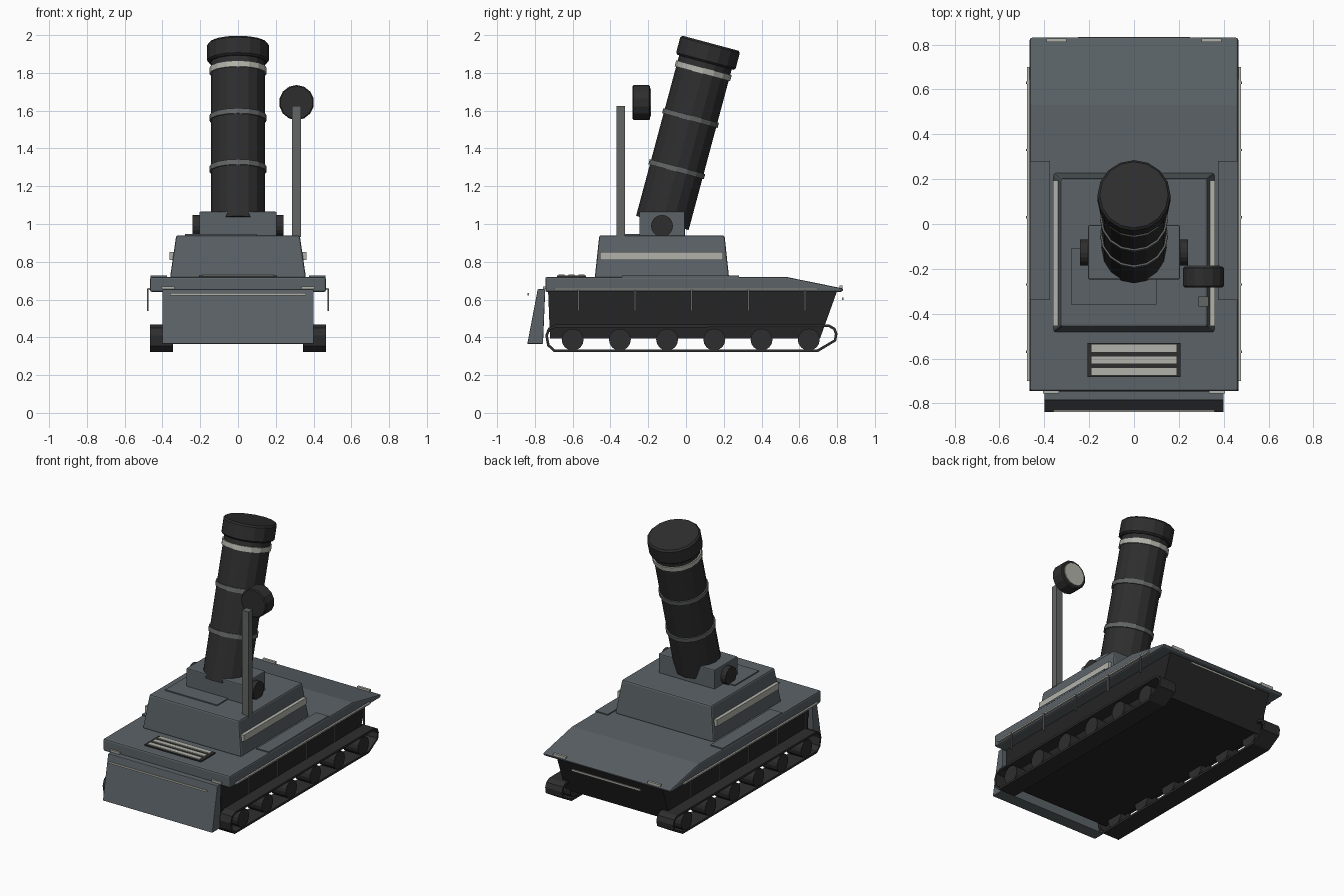
import bpy, bmesh
from math import radians
from mathutils import Vector, Matrix

cube = bpy.data.objects.get("Cube")
if cube:
    bpy.data.objects.remove(cube)


def material(name, r, g, b):
    m = bpy.data.materials.new(name)
    m.use_nodes = True
    m.diffuse_color = (r, g, b, 1)
    m.node_tree.nodes["Principled BSDF"].inputs["Base Color"].default_value = (r, g, b, 1)
    return m


ARMOUR = material("blue grey armour", 0.105, 0.123, 0.135)
DARK = material("dark gunmetal", 0.027, 0.027, 0.028)
BLACK = material("black underside", 0.018, 0.018, 0.018)
STEEL = material("grey steel", 0.125, 0.13, 0.13)
PALE = material("pale trim", 0.45, 0.45, 0.41)


def finish(name, bm, mat, bevel=0):
    bmesh.ops.recalc_face_normals(bm, faces=bm.faces)
    mesh = bpy.data.meshes.new(name)
    bm.to_mesh(mesh)
    bm.free()
    mesh.materials.append(mat)
    ob = bpy.data.objects.new(name, mesh)
    bpy.context.collection.objects.link(ob)
    if bevel:
        mod = ob.modifiers.new("bevel", 'BEVEL')
        mod.width = bevel
        mod.segments = 2
    return ob


def box(name, x, y, z, mat, bevel=0, taper=(0, 0)):
    """Box from ranges; taper pulls the top edges in along x and y."""
    bm = bmesh.new()
    bmesh.ops.create_cube(bm, size=1)
    for v in bm.verts:
        top = v.co.z > 0
        sx, sy = (1 if v.co.x > 0 else -1), (1 if v.co.y > 0 else -1)
        v.co = (x[sx > 0] - sx * taper[0] * top, y[sy > 0] - sy * taper[1] * top, z[top])
    return finish(name, bm, mat, bevel)


def prism(name, profile, half_width, mat, bevel=0):
    """Side profile of (y, z) points extruded across the full width."""
    bm = bmesh.new()
    face = bm.faces.new([bm.verts.new((-half_width, y, z)) for y, z in profile])
    new = bmesh.ops.extrude_face_region(bm, geom=[face])["geom"]
    for v in new:
        if isinstance(v, bmesh.types.BMVert):
            v.co.x = half_width
    return finish(name, bm, mat, bevel)


def cylinder(name, start, end, radius, mat, sides=16, bevel=0):
    a, b = Vector(start), Vector(end)
    bm = bmesh.new()
    turn = (b - a).to_track_quat('Z', 'Y').to_matrix().to_4x4()
    bmesh.ops.create_cone(bm, cap_ends=True, segments=sides, radius1=radius, radius2=radius,
                          depth=(b - a).length, matrix=Matrix.Translation((a + b) / 2) @ turn)
    ob = finish(name, bm, mat)
    if bevel:
        mod = ob.modifiers.new("bevel", 'BEVEL')
        mod.width = bevel
        mod.limit_method = 'ANGLE'
        mod.angle_limit = radians(60)
    return ob


# Hull
prism("lower_hull", [(-.73, .645), (-.72, .395), (.71, .395), (.8, .645)], .385, BLACK)
prism("upper_deck", [(-.745, .64), (-.745, .72), (.53, .72), (.835, .658), (.825, .64)],
      .465, ARMOUR, .01)
prism("front_plate", [(-.785, .655), (-.84, .365), (-.757, .365), (-.745, .655)], .4, ARMOUR, .004)
box("front_trim", (-.36, .36), (-.838, -.83), (.622, .634), PALE)
box("rear_trim", (-.25, .25), (.827, .835), (.598, .61), PALE)

# Engine grille
box("grille_base", (-.207, .207), (-.682, -.53), (.715, .727), DARK)
for i in range(3):
    y = -.658 + i * .052
    box("grille_slat", (-.19, .19), (y - .016, y + .016), (.72, .733), PALE)

# Running gear, deck panels and side trim
TRACK = [(-.7, .323), (.7, .323), (.795, .38), (.802, .42), (.79, .45), (.76, .467),
         (-.69, .467), (-.73, .45), (-.745, .41), (-.735, .355)]
for side, label in ((1, "left"), (-1, "right")):
    def span(a, b):
        return sorted((side * a, side * b))

    bm = bmesh.new()
    rims = [[bm.verts.new((x, y, z)) for y, z in TRACK] for x in span(.345, .467)]
    for i in range(len(TRACK)):
        j = (i + 1) % len(TRACK)
        bm.faces.new((rims[0][i], rims[0][j], rims[1][j], rims[1][i]))
    track = finish(label + "_track", bm, DARK)
    shell = track.modifiers.new("thickness", 'SOLIDIFY')
    shell.thickness = .014

    for i in range(6):
        y = -.6 + i * .25
        cylinder(label + "_road_wheel", (side * .35, y, .388), (side * .46, y, .388), .058, DARK)
    for i in range(5):
        y = -.57 + i * .3
        box(label + "_skirt_bracket", span(.474, .482), (y - .005, y + .005), (.54, .655), STEEL)
    box(label + "_side_trim", span(.467, .478), (-.7, .7), (.65, .66), PALE)
    box(label + "_deck_panel", span(.375, .464), (-.34, .28), (.715, .727), ARMOUR)
    box(label + "_front_lamp", span(.335, .405), (-.757, -.744), (.655, .668), PALE)
    box(label + "_rear_lamp", span(.3, .39), (.812, .828), (.655, .675), PALE)
    box(label + "_turret_trim", span(.34, .362), (-.455, .195), (.81, .853), PALE)
    cylinder(label + "_trunnion", (side * .2, -.127, .99), (side * .24, -.127, .99), .058, DARK)

# Turret and gun mount
box("turret", (-.36, .36), (-.483, .228), (.715, .94), ARMOUR, .01, (.033, .024))
box("roof_hatch", (-.28, .1), (-.36, -.11), (.935, .947), ARMOUR)
box("gun_mount", (-.205, .205), (-.247, -.005), (.935, 1.065), ARMOUR, .006)

# Tilted barrel, measured back from the muzzle
MUZZLE = Vector((0, .13, 1.957))
AXIS = Vector((0, .259, .966))


def barrel_part(name, near, far, radius, mat, bevel=0):
    cylinder(name, MUZZLE - AXIS * far, MUZZLE - AXIS * near, radius, mat, 16, bevel)


barrel_part("barrel", .05, .985, .144, DARK)
barrel_part("muzzle_cap", 0, .105, .163, DARK, .01)
barrel_part("muzzle_ring", .135, .167, .152, PALE)
for d in (.41, .69):
    barrel_part("barrel_band", d - .014, d + .014, .152, STEEL)

# Searchlight on its mast
box("lamp_mast", (.287, .333), (-.368, -.324), (.93, 1.625), STEEL)
cylinder("lamp_housing", (.31, -.283, 1.643), (.31, -.19, 1.643), .093, DARK, 14, .006)
cylinder("lamp_lens", (.31, -.2, 1.643), (.31, -.184, 1.643), .075, PALE, 14)
